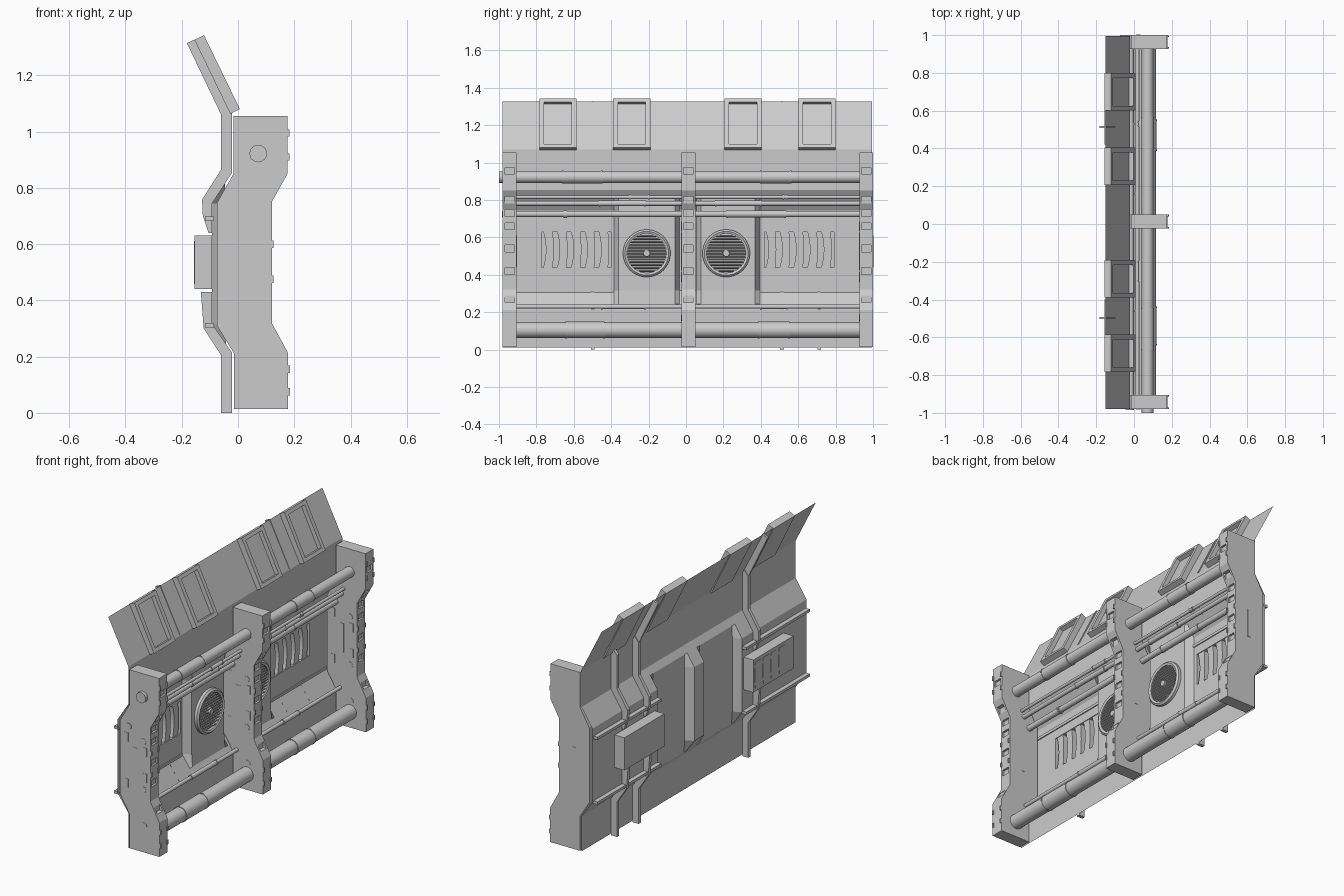
import bpy, bmesh, math
from mathutils import Matrix

if "Cube" in bpy.data.objects:
    bpy.data.objects.remove(bpy.data.objects["Cube"])


def finish(name, bm, smooth=False):
    bmesh.ops.recalc_face_normals(bm, faces=bm.faces)
    me = bpy.data.meshes.new(name)
    bm.to_mesh(me)
    bm.free()
    ob = bpy.data.objects.new(name, me)
    bpy.context.collection.objects.link(ob)
    if smooth:
        bpy.ops.object.select_all(action='DESELECT')
        ob.select_set(True)
        bpy.context.view_layer.objects.active = ob
        bpy.ops.object.shade_smooth_by_angle(angle=math.radians(35))
    return ob


def add_prism(bm, pts, lo, hi, axis='y'):
    """Extrude a closed outline: (x, z) along y, or (y, z) along x."""
    put = (lambda a, b, t: (a, t, b)) if axis == 'y' else (lambda a, b, t: (t, a, b))
    A = [bm.verts.new(put(a, b, lo)) for a, b in pts]
    B = [bm.verts.new(put(a, b, hi)) for a, b in pts]
    bm.faces.new(A)
    bm.faces.new(B[::-1])
    for i in range(len(pts)):
        j = (i + 1) % len(pts)
        bm.faces.new((A[i], B[i], B[j], A[j]))


def add_box(bm, x0, x1, y0, y1, z0, z1):
    add_prism(bm, [(x0, z0), (x1, z0), (x1, z1), (x0, z1)], y0, y1)


def add_cyl(bm, x, z, r, y0, y1, seg=24):
    m = Matrix.Translation((x, (y0 + y1) / 2, z)) @ Matrix.Rotation(math.pi / 2, 4, 'X')
    bmesh.ops.create_cone(bm, cap_ends=True, segments=seg, radius1=r, radius2=r,
                          depth=y1 - y0, matrix=m)


# Folded wall sheet: two fan bays pushed towards the room, two vent openings
VENTS = [(-0.77, -0.40), (0.42, 0.79)]
VZ = (0.44, 0.63)
SX, BAY = -0.092, -0.047        # wall plane and bay plane
D = BAY - SX
rows = [(-0.022, 0.01, 0), (-0.022, 0.215, 0), (-0.042, 0.244, 0), (SX, 0.315, D),
        (SX, VZ[0], D), (SX, VZ[1], D), (SX, 0.745, D),
        (-0.046, 0.816, 0), (-0.022, 0.853, 0), (-0.022, 1.07, 0), (-0.152, 1.327, 0)]
cols = [(-0.98, 0), (-0.77, 0), (-0.40, 0), (-0.385, 0), (-0.36, 1), (-0.06, 1), (-0.035, 0),
        (0.055, 0), (0.08, 1), (0.37, 1), (0.395, 0), (0.42, 0), (0.79, 0), (0.995, 0)]
bm = bmesh.new()
grid = [[bm.verts.new((x + d * k, y, z)) for x, z, d in rows] for y, k in cols]
for i in range(len(cols) - 1):
    for j in range(len(rows) - 1):
        if j == 4 and (cols[i][0], cols[i + 1][0]) in VENTS:
            continue
        bm.faces.new((grid[i][j], grid[i + 1][j], grid[i + 1][j + 1], grid[i][j + 1]))
finish("wall_sheet", bm)

# Three support ribs with edge pockets, corner tabs and side details
RIB = [(-0.015, 0.013), (0.178, 0.013), (0.178, 0.213), (0.12, 0.32), (0.12, 0.75), (0.176, 0.85),
       (0.176, 1.055), (-0.016, 1.055), (-0.016, 0.85), (-0.075, 0.747), (-0.075, 0.31),
       (-0.015, 0.213)]
POCKETS = [(0.176, 0.955), (0.148, 0.80), (0.12, 0.73), (0.12, 0.66), (0.12, 0.54),
           (0.12, 0.42), (0.147, 0.27)]
TABS = [(0.176, 0.995), (0.176, 0.91), (0.12, 0.60), (0.12, 0.475), (0.178, 0.155), (0.178, 0.075)]
for n, (y0, y1) in enumerate([(-0.98, -0.905), (-0.025, 0.05), (0.927, 1.0)]):
    bm = bmesh.new()
    add_prism(bm, RIB, y0, y1)
    rib = finish(f"support_rib_{n}", bm)
    bm = bmesh.new()
    for x, z in POCKETS:
        add_box(bm, x - 0.012, x + 0.04, y0 + 0.012, y1 - 0.012, z - 0.018, z + 0.018)
    cutter = finish(f"rib_pocket_cutter_{n}", bm)
    cutter.hide_render = True
    cutter.hide_viewport = True
    mod = rib.modifiers.new("pockets", 'BOOLEAN')
    mod.operation = 'DIFFERENCE'
    mod.solver = 'EXACT'
    mod.object = cutter
    bm = bmesh.new()
    for x, z in TABS:
        for ya in (y0 + 0.001, y1 - 0.009):
            add_box(bm, x - 0.01, x + 0.007, ya, ya + 0.008, z - 0.013, z + 0.013)
    finish(f"rib_corner_tabs_{n}", bm)
    bm = bmesh.new()
    add_box(bm, 0.01, 0.035, y0 - 0.002, y1 + 0.002, 0.44, 0.61)
    for x, z in [(-0.035, 0.66), (-0.035, 0.39), (0.085, 0.60), (0.085, 0.45)]:
        add_box(bm, x - 0.012, x + 0.012, y0 - 0.002, y1 - 0.001, z - 0.025, z + 0.025)
    for x, z in [(0.08, 0.17), (0.075, 0.66), (0.075, 0.38)]:
        add_cyl(bm, x, z, 0.018, y0 - 0.002, y1 - 0.001, 8)
    finish(f"rib_side_details_{n}", bm)

# Long pipes running through the ribs, with thicker sleeves and thin collars
PIPES = [("upper_pipe", 0.072, 0.922, 0.031, -1.0, 0.99, [(-0.66, -0.45), (0.40, 0.56)]),
         ("lower_pipe", 0.075, 0.105, 0.042, -0.97, 0.99, [(-0.64, -0.44), (0.39, 0.55)]),
         ("rail_a", -0.018, 0.725, 0.017, -0.985, 0.98, [(-0.65, -0.64), (0.22, 0.53)]),
         ("rail_b", 0.02, 0.782, 0.013, -0.97, 0.98, [(-0.46, -0.22), (0.16, 0.40)]),
         ("rail_c", 0.035, 0.815, 0.009, -0.97, 0.98, [(-0.30, -0.20), (0.52, 0.54)]),
         ("rail_d", 0.01, 0.230, 0.011, -0.97, 0.98, [(-0.45, -0.22), (0.40, 0.54)])]
for name, x, z, r, y0, y1, sleeves in PIPES:
    bm = bmesh.new()
    add_cyl(bm, x, z, r, y0, y1)
    for a, b in sleeves:
        add_cyl(bm, x, z, r + 0.002, a, b)
        for c in (a, b):
            add_cyl(bm, x, z, r + 0.004, c - 0.004, c + 0.004)
    finish(name, bm, True)

# Round louvred fans in the two bays
FX, FZ, R = BAY + 0.001, 0.515, 0.127
for n, y in enumerate((-0.21, 0.215)):
    bm = bmesh.new()
    prof = [(R, 0), (R, 0.016), (R - 0.010, 0.025), (R - 0.022, 0.020), (R - 0.022, 0)]
    rings = []
    for k in range(40):
        a = k * math.tau / 40
        rings.append([bm.verts.new((FX + h, y + r * math.cos(a), FZ + r * math.sin(a)))
                      for r, h in prof])
    for k in range(40):
        A, B = rings[k], rings[(k + 1) % 40]
        for i in range(4):
            bm.faces.new((A[i], B[i], B[i + 1], A[i + 1]))
    finish(f"fan_ring_{n}", bm, True)
    bm = bmesh.new()
    for k in range(-6, 7):
        z = FZ + k * 0.0155
        w = math.sqrt(0.106 ** 2 - (k * 0.0155) ** 2)
        add_prism(bm, [(FX + 0.004, z - 0.006), (FX + 0.018, z - 0.001),
                       (FX + 0.018, z + 0.004), (FX + 0.004, z - 0.002)], y - w, y + w)
    hub = (Matrix.Translation((FX + 0.013, y, FZ)) @ Matrix.Rotation(math.pi / 2, 4, 'Y'))
    bmesh.ops.create_cone(bm, cap_ends=True, segments=20, radius1=0.02, radius2=0.017,
                          depth=0.024, matrix=hub)
    finish(f"fan_louvres_{n}", bm)

# Vent boxes behind the openings, open towards the room, with bowed blades
for n, (y0, y1) in enumerate(VENTS):
    bm = bmesh.new()
    add_box(bm, -0.155, SX, y0, y1, *VZ)
    front = [f for f in bm.faces if f.calc_center_median().x > SX - 0.001]
    bmesh.ops.delete(bm, geom=front, context='FACES_ONLY')
    finish(f"vent_box_{n}", bm)
    bm = bmesh.new()
    zs = [VZ[0] + (VZ[1] - VZ[0]) * t / 8 for t in range(9)]
    step = (y1 - y0) / 5
    for k in range(5):
        yc = y0 + step * (k + 0.5)
        bow = [0.014 * (1 - ((z - 0.535) / 0.095) ** 2) for z in zs]
        outline = [(yc - 0.030 + b, z) for b, z in zip(bow, zs)]
        outline += [(yc + 0.020 + b * 0.4, z) for b, z in zip(bow[::-1], zs[::-1])]
        add_prism(bm, outline, -0.15, SX - 0.004, 'x')
        if n == 0 and k:
            add_prism(bm, [(a, 0.535 + (b - 0.535) * 0.8) for a, b in outline],
                      -0.157, -0.154, 'x')
    finish(f"vent_blades_{n}", bm)

# Vertical back straps that follow the fold and break around the vent boxes
LOW = [(-0.06, 0), (-0.022, 0), (-0.022, 0.216), (SX, 0.316), (SX, 0.43),
       (-0.132, 0.43), (-0.122, 0.30), (-0.06, 0.205)]
HIGH = [(SX, 0.64), (SX, 0.745), (-0.022, 0.852), (-0.022, 1.07), (-0.035, 1.09),
        (-0.06, 1.06), (-0.06, 0.865), (-0.128, 0.758), (-0.125, 0.70), (-0.105, 0.64)]
TOP = [(-0.022, 1.075), (-0.148, 1.329), (-0.182, 1.315), (-0.06, 1.06)]
for n, (y, full) in enumerate([(-0.498, True), (0.513, True), (0.713, False)]):
    bm = bmesh.new()
    for outline in (LOW, HIGH):
        add_prism(bm, outline, y - 0.010, y + 0.010)
    if full:
        add_prism(bm, TOP, y - 0.006, y + 0.006)
    finish(f"back_strap_{n}", bm)

# Horizontal strips above and below the vents
bm = bmesh.new()
for y0, y1 in [(-0.975, -0.388), (0.395, 0.985)]:
    for z in (0.312, 0.69):
        add_box(bm, -0.118, SX + 0.006, y0, y1, z - 0.008, z + 0.008)
finish("horizontal_strips", bm)

# Framed panels on the room side of the leaning top
tilt = Matrix.Rotation(-0.452, 4, 'Y')
for n, y in enumerate((-0.685, -0.29, 0.305, 0.70)):
    bm = bmesh.new()
    hw, hl, t0, t1 = 0.099, 0.146, -0.003, 0.035
    for s in (-1, 1):
        a, b = sorted((s * hw, s * (hw - 0.025)))
        add_box(bm, t0, t1, a, b, -hl, hl)
        a, b = sorted((s * hl, s * (hl - 0.022)))
        add_box(bm, t0, t1, -hw + 0.025, hw - 0.025, a, b)
    # recessed pane within the frame
    add_box(bm, t0, 0.010, -hw + 0.025, hw - 0.025, -hl + 0.022, hl - 0.022)
    bm.transform(Matrix.Translation((-0.0885, y, 1.196)) @ tilt)
    finish(f"top_frame_{n}", bm)
